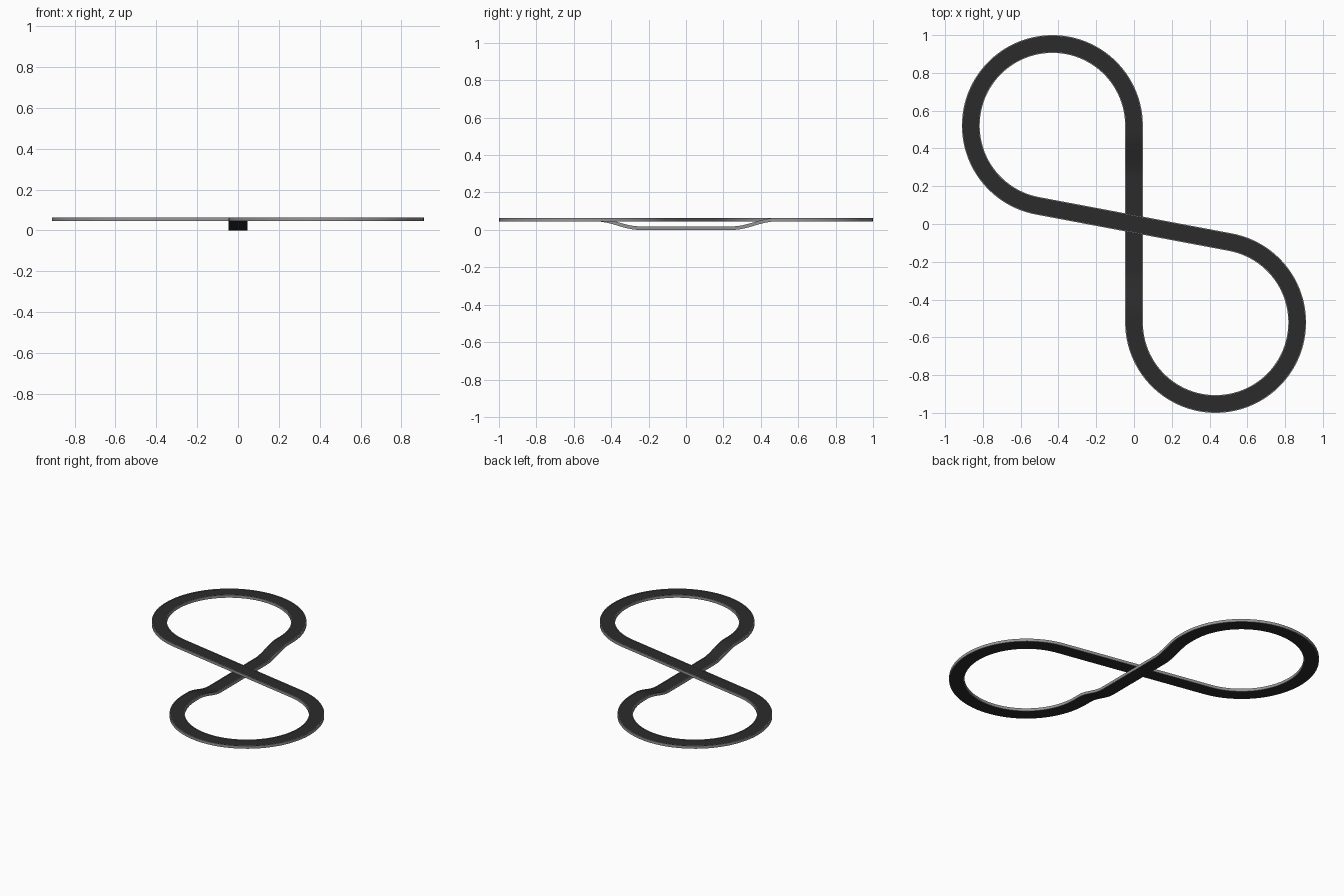
import bpy, bmesh
from math import sin, cos, atan2, pi
from mathutils import Vector

if "Cube" in bpy.data.objects:
    bpy.data.objects.remove(bpy.data.objects["Cube"])

R, L = 0.432, 0.521          # loop radius, straight half length
HIGH = 0.045                 # height of the overpass
turn = pi + 2 * atan2(R, L)  # angle swept by each loop


def material(name, v):
    m = bpy.data.materials.new(name)
    m.diffuse_color = (v, v, v, 1)
    m.use_nodes = True
    m.node_tree.nodes["Principled BSDF"].inputs["Base Color"].default_value = m.diffuse_color
    return m


def dip(y):
    t = min(max((abs(y) - 0.25) / 0.23, 0), 1)
    return HIGH * t * t * (3 - 2 * t)


# Half of the figure-eight centreline: underpass, loop, overpass to centre
def centreline():
    up = [Vector((0, -L + 2 * L * i / 64, 0)) for i in range(64)]
    for p in up:
        p.z = dip(p.y)
    loop1 = [Vector((-R + R * cos(turn * i / 72), L + R * sin(turn * i / 72), HIGH))
             for i in range(73)]
    # the second loop is the first one turned half way round, driven backwards
    loop2 = [Vector((-p.x, -p.y, p.z)) for p in reversed(loop1)]
    a, b = loop1[-1], loop2[0]
    over = [a.lerp(b, i / 16) for i in range(1, 16)]
    return up + loop1 + over + loop2[:-1]


PATH = centreline()


# Sweep a rectangular section (side offsets u, heights z) along the closed path
def sweep(name, u0, u1, z0, z1, mat):
    bm = bmesh.new()
    n = len(PATH)
    rings = []
    for i, p in enumerate(PATH):
        d = PATH[(i + 1) % n] - PATH[i - 1]
        side = Vector((d.y, -d.x, 0)).normalized()
        rings.append([bm.verts.new(p + side * u + Vector((0, 0, z)))
                      for u, z in ((u0, z0), (u1, z0), (u1, z1), (u0, z1))])
    for i in range(n):
        a, b = rings[i], rings[(i + 1) % n]
        for k in range(4):
            m = (k + 1) % 4
            bm.faces.new((a[k], a[m], b[m], b[k]))
    bmesh.ops.recalc_face_normals(bm, faces=bm.faces)
    me = bpy.data.meshes.new(name)
    bm.to_mesh(me)
    bm.free()
    me.materials.append(mat)
    ob = bpy.data.objects.new(name, me)
    bpy.context.collection.objects.link(ob)
    bpy.context.view_layer.objects.active = ob
    ob.select_set(True)
    bpy.ops.object.shade_smooth_by_angle(angle=0.6)
    ob.select_set(False)


asphalt = material("asphalt", 0.024)
edge = material("edge_grey", 0.3)

# Road deck and the thin rails along both edges
sweep("road_deck", -0.043, 0.043, 0.0, 0.016, asphalt)
sweep("rail_right", 0.043, 0.047, 0.0, 0.019, edge)
sweep("rail_left", -0.047, -0.043, 0.0, 0.019, edge)
